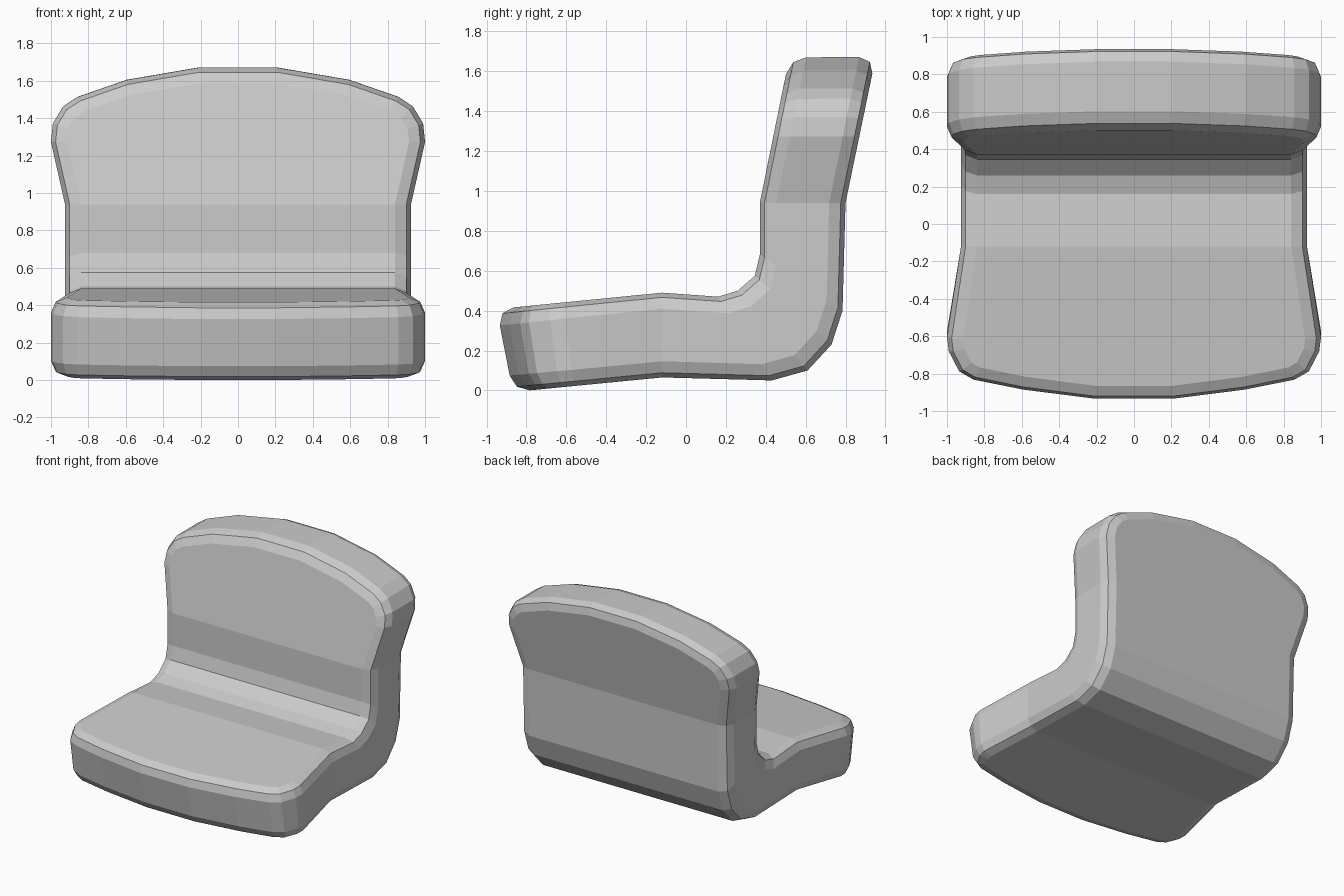
import bpy
import bmesh
from mathutils import Vector

cube = bpy.data.objects.get("Cube")
if cube:
    bpy.data.objects.remove(cube, do_unlink=True)

# Side profile: upper/front point, lower/back point (y, z), constant half width
BEND = [
    ((-0.12, 0.49), (-0.12, 0.065)),
    ((0.16, 0.47), (0.43, 0.05)),
    ((0.26, 0.50), (0.61, 0.10)),
    ((0.345, 0.575), (0.73, 0.23)),
    ((0.37, 0.68), (0.785, 0.40)),
    ((0.37, 0.94), (0.80, 0.94)),
]
BEND_WIDTH = 0.925

# Tips of the seat and backrest, and their rounded outlines
SEAT_TIP = ((-0.95, 0.408), (-0.868, -0.008))
BACK_TIP = ((0.518, 1.67), (0.952, 1.672))
CAP_WIDTHS = (1.0, 0.99, 0.935, 0.858, 0.595, 0.21)
SEAT_REACH = (0.595, 0.69, 0.82, 0.875, 0.94, 1.0)
BACK_REACH = (0.455, 0.59, 0.715, 0.785, 0.91, 1.0)


def cap_rows(root, tip, reach):
    """Rows along a rounded end, from the bend out to the tip."""
    rows = []
    for f, w in zip(reach, CAP_WIDTHS):
        pair = [Vector(a).lerp(Vector(b), f) for a, b in zip(root, tip)]
        rows.append((pair, w))
    return rows


def build_shell():
    seat = cap_rows(BEND[0], SEAT_TIP, SEAT_REACH)[::-1]
    back = cap_rows(BEND[-1], BACK_TIP, BACK_REACH)
    rows = seat + [(pair, BEND_WIDTH) for pair in BEND] + back
    first, last = len(seat), len(seat) + len(BEND) - 1

    bm = bmesh.new()
    # verts[layer][side][row]
    verts = [[[bm.verts.new((s * w, *pair[layer])) for pair, w in rows]
              for s in (-1, 1)] for layer in (0, 1)]

    # Cushion faces: one flat face per rounded end, strips through the bend
    spans = [(0, first)] + [(i, i + 1) for i in range(first, last)]
    spans.append((last, len(rows) - 1))
    for left, right in verts:
        for a, b in spans:
            bm.faces.new(left[a:b + 1] + right[a:b + 1][::-1])

    # Rim walls around the whole outline
    walls = set()
    (il, ir), (ol, orr) = verts
    for inner, outer in ((il, ol), (ir, orr)):
        for i in range(len(rows) - 1):
            walls.add(bm.faces.new((inner[i], inner[i + 1],
                                    outer[i + 1], outer[i])))
    for i in (0, -1):
        walls.add(bm.faces.new((il[i], ir[i], orr[i], ol[i])))

    # Round both rims in two facets
    bmesh.ops.recalc_face_normals(bm, faces=bm.faces[:])
    rim = [e for e in bm.edges
           if sum(f in walls for f in e.link_faces) == 1]
    bmesh.ops.bevel(bm, geom=rim, offset=0.085, offset_type='OFFSET',
                    segments=2, profile=0.5, affect='EDGES',
                    clamp_overlap=False, loop_slide=True)
    bmesh.ops.recalc_face_normals(bm, faces=bm.faces[:])
    mesh = bpy.data.meshes.new("seat_and_backrest")
    bm.to_mesh(mesh)
    bm.free()
    return mesh


# Plain grey finish
grey = bpy.data.materials.new("light_grey")
grey.use_nodes = True
colour = (0.6, 0.6, 0.6, 1.0)
grey.diffuse_color = colour
grey.node_tree.nodes["Principled BSDF"].inputs["Base Color"].default_value = colour

mesh = build_shell()
mesh.materials.append(grey)
shell = bpy.data.objects.new("seat_and_backrest", mesh)
bpy.context.collection.objects.link(shell)
